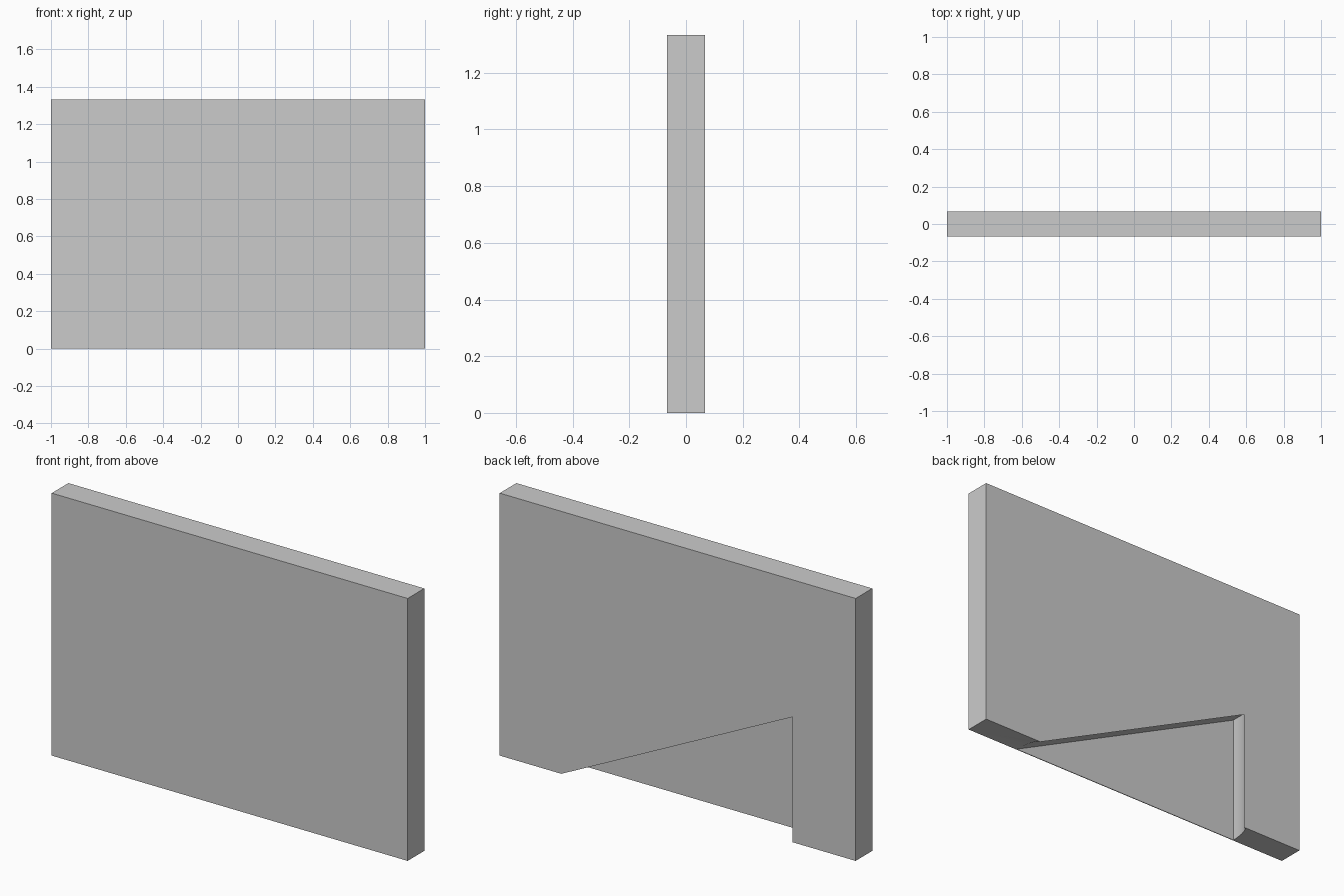
import bpy, bmesh, math

if "Cube" in bpy.data.objects:
    bpy.data.objects.remove(bpy.data.objects["Cube"])

HALF_D, H = 0.0667, 1.333
FLOOR_Y = -HALF_D + 0.004      # thin skin left at the front
FLARE = 0.042                  # undercut widening toward the front

# Main slab
bpy.ops.mesh.primitive_cube_add(size=1, location=(0, 0, H / 2))
slab = bpy.context.object
slab.name = "slab"
slab.scale = (2, HALF_D * 2, H)
bpy.ops.object.transform_apply(location=True, scale=True)

# Wedge pocket cutter: triangular sections lofted with a rounded undercut
bm = bmesh.new()
sections = [(0.1, 1.0)]
steps = 10
for i in range(steps + 1):
    a = math.pi / 2 * i / steps
    y = HALF_D + (FLOOR_Y - HALF_D) * (1 - math.cos(a))
    sections.append((y, 1 + FLARE * math.sin(a) / 0.65))

rings = []
for y, k in sections:
    tri = [(-0.645 * k, -0.1), (-0.645 * k, 0.636 * k), (0.654 * k + 0.204, -0.1)]
    rings.append([bm.verts.new((x, y, z)) for x, z in tri])
for a, b in zip(rings, rings[1:]):
    for i in range(3):
        j = (i + 1) % 3
        bm.faces.new((a[i], a[j], b[j], b[i]))
bm.faces.new(rings[0])
bm.faces.new(rings[-1])
bmesh.ops.recalc_face_normals(bm, faces=bm.faces)
mesh = bpy.data.meshes.new("pocket_cutter")
bm.to_mesh(mesh)
bm.free()
cutter = bpy.data.objects.new("pocket_cutter", mesh)
bpy.context.collection.objects.link(cutter)
cutter.hide_render = True

# Cut the pocket into the back of the slab
mod = slab.modifiers.new("pocket", 'BOOLEAN')
mod.operation = 'DIFFERENCE'
mod.solver = 'EXACT'
mod.object = cutter
bpy.context.view_layer.objects.active = slab
bpy.ops.object.modifier_apply(modifier=mod.name)
bpy.data.objects.remove(cutter, do_unlink=True)
bpy.ops.object.shade_smooth_by_angle(angle=math.radians(30))
